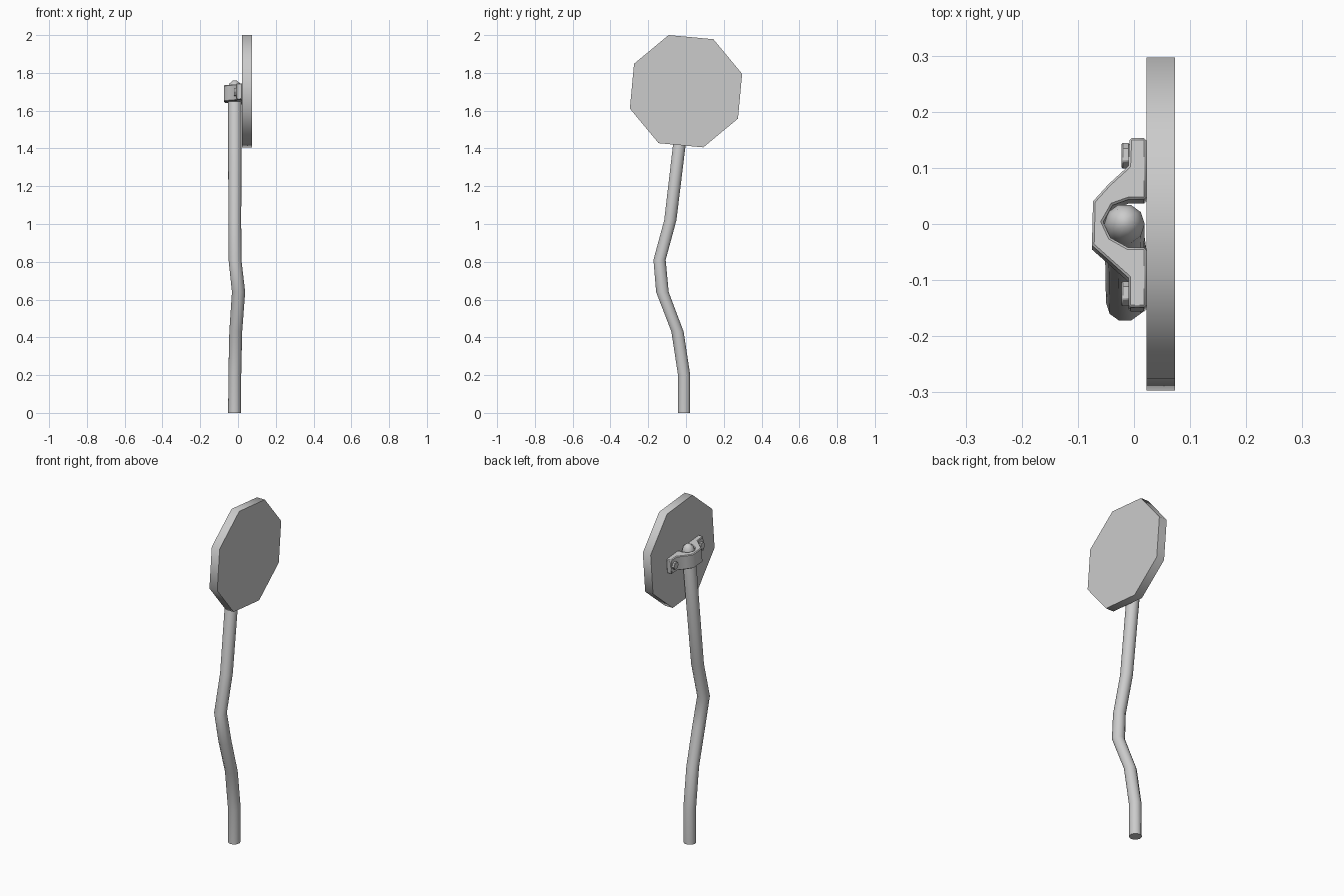
import bpy, bmesh
from math import cos, sin, pi, radians
from mathutils import Matrix, Vector

old = bpy.data.objects.get("Cube")
if old:
    bpy.data.objects.remove(old)

GREY = (0.6, 0.6, 0.6, 1)
metal = bpy.data.materials.new("grey metal")
metal.use_nodes = True
metal.diffuse_color = GREY
metal.node_tree.nodes["Principled BSDF"].inputs["Base Color"].default_value = GREY

TILT = radians(-5.3)                      # the sign hangs slightly crooked
SIGN_Z, CLAMP_Z = 1.703, 1.688


def finish(name, bm, smooth_angle):
    bmesh.ops.recalc_face_normals(bm, faces=bm.faces)
    mesh = bpy.data.meshes.new(name)
    bm.to_mesh(mesh)
    bm.free()
    mesh.materials.append(metal)
    obj = bpy.data.objects.new(name, mesh)
    bpy.context.collection.objects.link(obj)
    bpy.ops.object.select_all(action='DESELECT')
    obj.select_set(True)
    bpy.context.view_layer.objects.active = obj
    bpy.ops.object.shade_smooth_by_angle(angle=radians(smooth_angle))
    return obj


def prism(name, points, direction, smooth_angle, bevel=0):
    """Extrude a closed outline of 3D points along a direction."""
    bm = bmesh.new()
    face = bm.faces.new([bm.verts.new(p) for p in points])
    ext = bmesh.ops.extrude_face_region(bm, geom=[face], use_keep_orig=True)
    moved = [g for g in ext["geom"] if isinstance(g, bmesh.types.BMVert)]
    bmesh.ops.translate(bm, verts=moved, vec=Vector(direction))
    obj = finish(name, bm, smooth_angle)
    if bevel:
        mod = obj.modifiers.new("soft edges", 'BEVEL')
        mod.width, mod.segments = bevel, 1
        mod.limit_method, mod.angle_limit = 'ANGLE', radians(60)
    return obj


def ring(x, y0, z0, radius, sides, start):
    return [(x, y0 + radius * cos(start + 2 * pi * i / sides),
             z0 + radius * sin(start + 2 * pi * i / sides)) for i in range(sides)]


# Bent pole with a low dome on top: x, y, z, radius of each ring
SIDES = 10
path = [(-.018, -.010, 0, .034), (-.017, -.010, .20, .034),
        (-.012, -.045, .43, .034), (.003, -.125, .64, .035),
        (-.016, -.140, .81, .034), (-.017, -.083, 1.02, .034),
        (-.017, .000, 1.715, .036), (-.017, .003, 1.745, .027),
        (-.017, .004, 1.76, .010)]
bm = bmesh.new()
rings = [[bm.verts.new((x + r * cos(2 * pi * i / SIDES),
                        y + r * sin(2 * pi * i / SIDES), z))
          for i in range(SIDES)] for x, y, z, r in path]
for low, high in zip(rings, rings[1:]):
    for i in range(SIDES):
        j = (i + 1) % SIDES
        bm.faces.new((low[i], low[j], high[j], high[i]))
bm.faces.new(rings[0])
bm.faces.new(rings[-1])
finish("bent_pole", bm, 50)

# Octagonal sign plate
prism("sign_plate", ring(.022, 0, SIGN_Z, .311, 8, radians(22.5) + TILT),
      (.051, 0, 0), 50)

# Clamp strap wrapped round the pole, with a flange at each side
outline = [(.022, .150), (-.008, .150), (-.010, .100), (-.045, .068),
           (-.073, .037), (-.075, -.042), (-.048, -.066), (-.010, -.100),
           (-.010, -.153), (.022, -.153), (.022, -.046), (-.010, -.046),
           (-.042, -.028), (-.055, 0), (-.038, .030), (-.010, .040), (.022, .040)]
HEIGHT = .086
strap = prism("clamp_strap", [(x, y, -HEIGHT / 2) for x, y in outline],
              (0, 0, HEIGHT), 50, .004)

# Bolt heads on the flanges
bolts = [prism(name, ring(-.022, y, 0, .023, 6, 0), (.014, 0, 0), 30, .002)
         for name, y in (("left_bolt", .122), ("right_bolt", -.125))]

for part in [strap] + bolts:
    part.data.transform(Matrix.Translation((0, 0, CLAMP_Z)) @ Matrix.Rotation(TILT, 4, 'X'))
